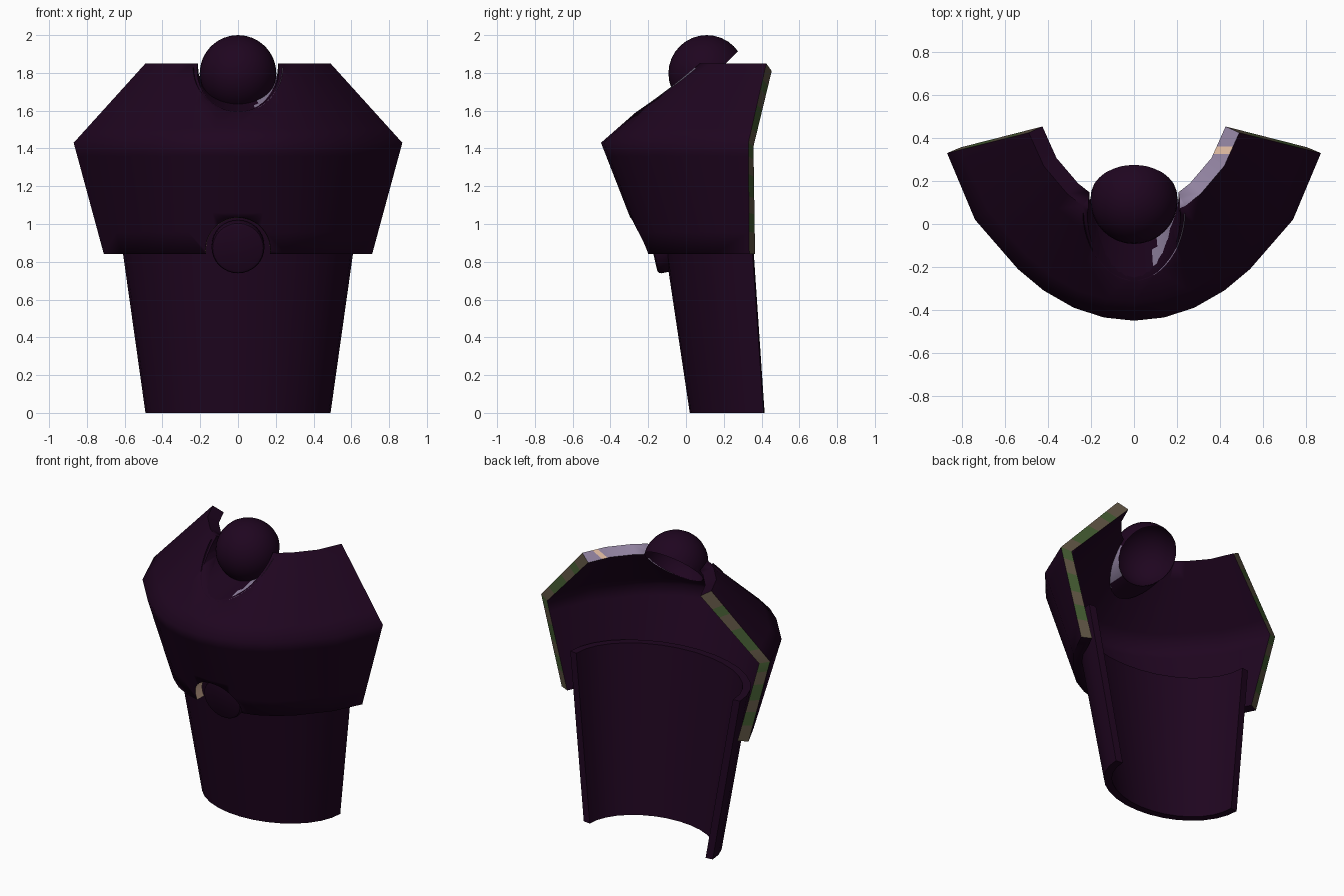
import bpy, bmesh, math
from mathutils import Vector, Matrix

if "Cube" in bpy.data.objects:
    bpy.data.objects.remove(bpy.data.objects["Cube"])


def material(name, rgb):
    m = bpy.data.materials.new(name)
    m.diffuse_color = (*rgb, 1)
    m.use_nodes = True
    m.node_tree.nodes["Principled BSDF"].inputs["Base Color"].default_value = m.diffuse_color
    return m


MATS = [material("dark_purple", (0.0135, 0.0016, 0.0140)),
        material("lavender", (0.29, 0.23, 0.36)),
        material("peach", (0.75, 0.50, 0.36)),
        material("olive_brown", (0.110, 0.085, 0.055)),
        material("moss_green", (0.055, 0.10, 0.030))]


def to_object(bm, name, angle=30):
    me = bpy.data.meshes.new(name)
    bmesh.ops.recalc_face_normals(bm, faces=bm.faces)
    bm.to_mesh(me)
    bm.free()
    for m in MATS:
        me.materials.append(m)
    ob = bpy.data.objects.new(name, me)
    bpy.context.collection.objects.link(ob)
    if angle:
        smooth_angle(ob, angle)
    return ob


def smooth_angle(ob, angle):
    bpy.ops.object.select_all(action='DESELECT')
    bpy.context.view_layer.objects.active = ob
    ob.select_set(True)
    bpy.ops.object.shade_smooth_by_angle(angle=math.radians(angle))


def mirror_half(half):
    return [(-x, y) for x, y in reversed(half[1:])] + half


def shell(rings, thick, bands=None):
    """Open-backed solid shell from (z outer, z inner, outline) rings.
    bands: extra levels, as fractions of each span, striping the two ends."""
    levels = []
    for zo, zi, pts in rings:
        ro, ri = [], []
        for i, (x, y) in enumerate(pts):
            a, b = pts[max(i - 1, 0)], pts[min(i + 1, len(pts) - 1)]
            d = Vector((b[0] - a[0], b[1] - a[1])).normalized() * thick
            ro.append(Vector((x, y, zo)))
            ri.append(Vector((x - d.y, y + d.x, zi)))
        levels.append((ro, ri))
    full = [levels[0]]
    for k in range(1, len(levels)):
        for t in (bands[k - 1] if bands else []) + [1]:
            full.append([[p.lerp(q, t) for p, q in zip(levels[k - 1][s], levels[k][s])]
                         for s in (0, 1)])
    bm = bmesh.new()
    outer = [[bm.verts.new(p) for p in lv[0]] for lv in full]
    inner = [[bm.verts.new(p) for p in lv[1]] for lv in full]
    n, last = len(outer[0]), len(full) - 1
    for k in range(last):
        for g in (outer, inner):
            for i in range(n - 1):
                bm.faces.new((g[k][i], g[k][i + 1], g[k + 1][i + 1], g[k + 1][i]))
        for i in (0, n - 1):
            f = bm.faces.new((outer[k][i], outer[k + 1][i], inner[k + 1][i], inner[k][i]))
            f.material_index = 3 + k % 2 if bands else 0
    for k in (0, last):
        for i in range(n - 1):
            bm.faces.new((outer[k][i], outer[k][i + 1], inner[k][i + 1], inner[k][i]))
    return bm


def cone_y(name, r_front, r_back, y0, y1, z):
    bm = bmesh.new()
    bmesh.ops.create_cone(bm, cap_ends=True, segments=40, radius1=r_front, radius2=r_back,
                          depth=y1 - y0, matrix=Matrix.Translation((0, (y0 + y1) / 2, z))
                          @ Matrix.Rotation(-math.pi / 2, 4, 'X'))
    ob = to_object(bm, name, None)
    ob.hide_render = True
    return ob


# Chest plate: three outlines with striped ends, neck and belly notches
low = [(0, -.22), (.13, -.21), (.26, -.175), (.37, -.115), (.47, -.03), (.62, .15), (.71, .335)]
mid = [(0, -.45), (.14, -.435), (.28, -.39), (.42, -.31), (.54, -.21), (.74, .02), (.87, .33)]
top = [(0, .03), (.08, .035), (.16, .05), (.24, .085), (.31, .14), (.42, .27), (.49, .425)]
chest = to_object(shell([(.84, .84, mirror_half(low)), (1.43, 1.41, mirror_half(mid)),
                         (1.85, 1.81, mirror_half(top))], .07,
                        [[.20, .37, .52, .72, .88], [.18, .48, .68, .80]]), "chest_plate", None)
BELLY = (.18, .165, -.45, .0, .86)
cutters = [cone_y("neck_cutter", .245, .205, -.40, .22, 1.83), cone_y("belly_cutter", *BELLY)]
bpy.context.view_layer.objects.active = chest
for c in cutters:
    mod = chest.modifiers.new("notch", 'BOOLEAN')
    mod.operation, mod.solver, mod.object = 'DIFFERENCE', 'EXACT', c
    bpy.ops.object.modifier_apply(modifier=mod.name)
for c in cutters:
    bpy.data.objects.remove(c)

# Right shoulder rim and belly notch colours
bm = bmesh.new()
bm.from_mesh(chest.data)
for y in (.325, .36):
    fs = [f for f in bm.faces if f.normal.z > .5 and all(v.co.z > 1.78 for v in f.verts)]
    geom = fs + list({e for f in fs for e in f.edges}) + list({v for f in fs for v in f.verts})
    bmesh.ops.bisect_plane(bm, geom=geom, dist=1e-5, plane_co=(0, y, 0), plane_no=(0, 1, 0))
    bm.normal_update()
for f in bm.faces:
    c = f.calc_center_median()
    r = Vector((c.x, 0, c.z - BELLY[4]))
    at_end = f.normal.y > .6 and all(abs(v.co.x) > .40 and v.co.y > .29 for v in f.verts)
    if at_end:
        continue
    f.material_index = 0
    if f.normal.z > .5 and c.x > .13 and all(v.co.z > 1.78 for v in f.verts):
        f.material_index = 2 if .325 < c.y < .36 else 1
    elif .15 < r.length < .19 and f.normal.dot(r.normalized()) < -.8:
        f.material_index = 2 if c.x < 0 else 3
bm.to_mesh(chest.data)
bm.free()
smooth_angle(chest, 75)

# Neck collar: dish running from the notch rim to the neck ball
bm = bmesh.new()
rows = []
for i in range(25):
    a = -math.pi + math.pi * i / 24
    x, z = .238 * math.cos(a), 1.83 + .238 * math.sin(a)
    front = Vector((x, -.45 + .48 * (z - 1.43) / .42 + .7 * x * x, z))
    s = .197 * math.sin(a) * math.sqrt(.5)
    back = Vector((.197 * math.cos(a), .13 + s, 1.775 + s))
    rows.append([bm.verts.new(front.lerp(back, t)) for t in (0, .5, 1)])
for p, q in zip(rows, rows[1:]):
    for k in (0, 1):
        f = bm.faces.new((p[k], q[k], q[k + 1], p[k + 1]))
        f.material_index = 1 if f.calc_center_median().x > .10 else 0
to_object(bm, "neck_collar", 40)


# Waist plate: tapered half-oval shell
def arc(rx, y_front, y_back, n=16):
    return [(-rx * math.cos(math.pi * i / n),
             y_back - (y_back - y_front) * math.sin(math.pi * i / n)) for i in range(n + 1)]


to_object(shell([(0, 0, arc(.49, .02, .41)), (1.10, 1.10, arc(.645, -.145, .335))], .05),
          "waist_plate")

# Neck ball: sphere shell, open at the lower back
bm = bmesh.new()
bmesh.ops.create_uvsphere(bm, u_segments=32, v_segments=16, radius=.203,
                          matrix=Matrix.Translation((0, .11, 1.797)))
bmesh.ops.bisect_plane(bm, geom=bm.verts[:] + bm.edges[:] + bm.faces[:],
                       plane_co=(0, .135, 1.775), plane_no=(0, 1, -1), clear_outer=True)
to_object(bm, "neck_ball")

# Belly disc: tilted round plate in the lower notch
bm = bmesh.new()
tilt = Matrix.Translation((0, -.14, .88)) @ Matrix.Rotation(math.pi / 2 + .22, 4, 'X')
bmesh.ops.create_cone(bm, cap_ends=True, segments=32, radius1=.14, radius2=.14,
                      depth=.08, matrix=tilt)
rims = [e for e in bm.edges if any(len(f.verts) > 4 for f in e.link_faces)]
bmesh.ops.bevel(bm, geom=rims, offset=.02, segments=2, affect='EDGES', profile=.5)
to_object(bm, "belly_disc")
